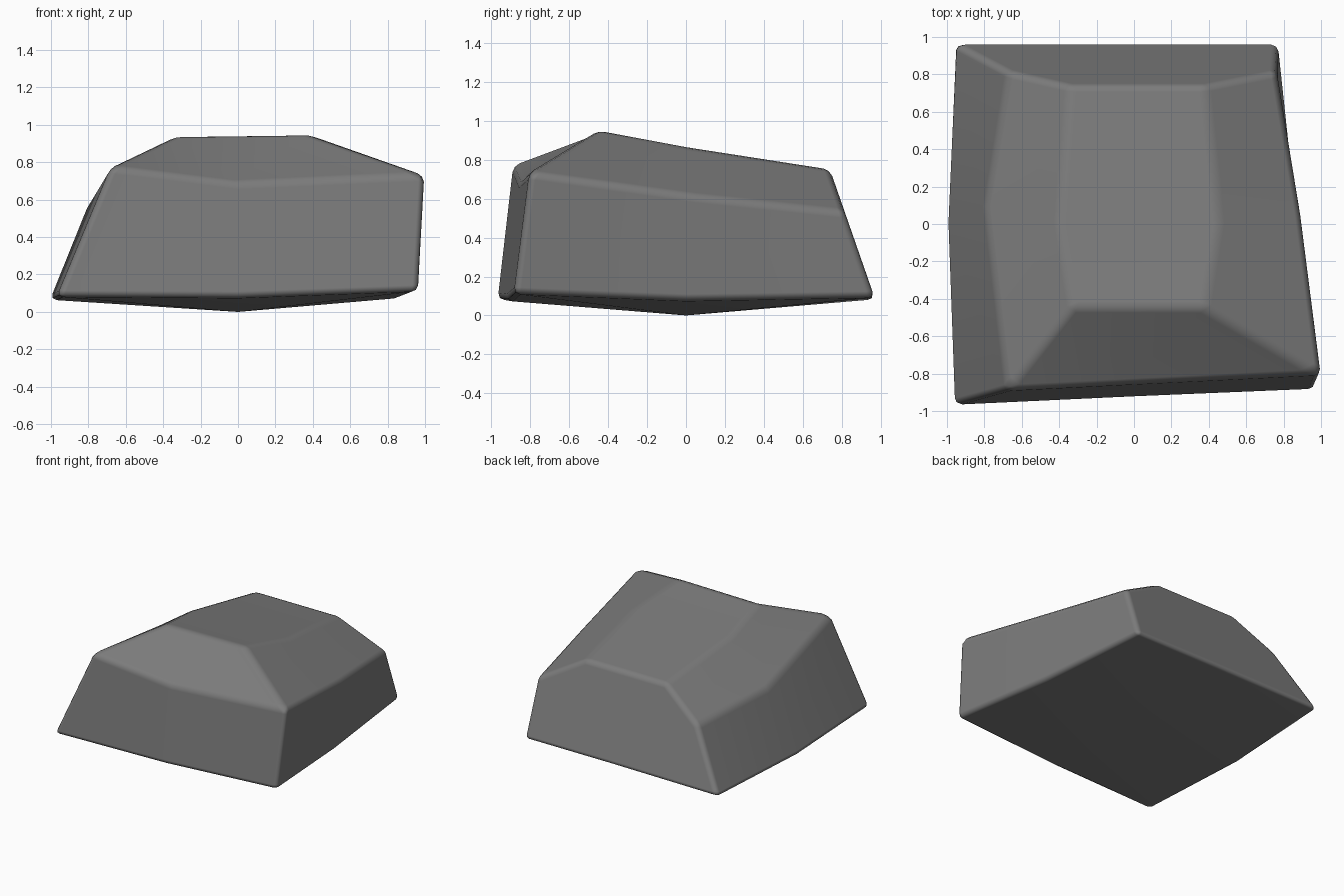
import bpy
import bmesh
from mathutils import Vector

# Remove the default cube
default_cube = bpy.data.objects.get("Cube")
if default_cube:
    bpy.data.objects.remove(default_cube, do_unlink=True)


def make_material(name, colour):
    material = bpy.data.materials.new(name)
    material.use_nodes = True
    material.diffuse_color = colour
    shader = material.node_tree.nodes["Principled BSDF"]
    shader.inputs["Base Color"].default_value = colour
    shader.inputs["Roughness"].default_value = 0.9
    return material


# Rings run counter-clockwise from the front -x corner: corner, middle, corner...
foot_ring = [(-.97, -.97, .08), (0, -.925, .075), (.965, -.885, .11), (.87, 0, .075),
             (.77, .97, .09), (0, .97, .09), (-.965, .97, .08), (-1.005, 0, .065)]
shoulder_ring = [(-.68, -.89, .775), (0, -.855, .69), (1.0, -.805, .735), (.89, .05, .615),
                 (.76, .815, .535), (.38, .74, .75), (-.34, .74, .75), (-.67, .815, .53)]
left_shoulder = (-.795, .1, .585)
crown_ring = [(-.33, -.45, .94), (.38, -.45, .95), (.455, 0, .865), (-.40, 0, .865)]


def build_rock():
    bm = bmesh.new()

    def add(points):
        return [bm.verts.new(Vector(p)) for p in points]

    foot, shoulder, crown = add(foot_ring), add(shoulder_ring), add(crown_ring)
    keel, = add([(0, 0, 0)])
    left_mid, = add([left_shoulder])
    f_left, f_mid, f_right, r_mid, b_right, top_right, top_left, b_left = shoulder

    # Underside: four quads that meet at the lowest point
    for i in range(0, 8, 2):
        bm.faces.new((keel, foot[(i + 1) % 8], foot[i], foot[i - 1]))

    # Side walls, with one flat wall at the back
    wall_top = [f_left, f_mid, f_right, r_mid, b_right]
    for i in range(4):
        bm.faces.new((foot[i], foot[i + 1], wall_top[i + 1], wall_top[i]))
    bm.faces.new((foot[4], foot[5], foot[6], b_left, top_left, top_right, b_right))
    bm.faces.new((foot[6], foot[7], left_mid, b_left))
    bm.faces.new((foot[7], foot[0], f_left, left_mid))

    # Sloping shoulders and crown
    c_left, c_right, m_right, m_left = crown
    for face in [(f_left, f_mid, c_left), (f_mid, c_right, c_left),
                 (f_mid, f_right, c_right),
                 (f_right, r_mid, m_right, c_right),
                 (r_mid, b_right, top_right, m_right),
                 (b_left, left_mid, m_left, top_left),
                 (left_mid, f_left, c_left, m_left),
                 (c_left, c_right, m_right, m_left),
                 (m_left, m_right, top_right, top_left)]:
        bm.faces.new(face)

    bmesh.ops.recalc_face_normals(bm, faces=bm.faces)
    for face in bm.faces:
        face.smooth = True
    mesh = bpy.data.meshes.new("rock")
    bm.to_mesh(mesh)
    bm.free()
    return mesh


rock = bpy.data.objects.new("rock", build_rock())
bpy.context.collection.objects.link(rock)
rock.data.materials.append(make_material("stone grey", (.2, .2, .2, 1)))

# Worn, rounded edges
bevel = rock.modifiers.new("worn edges", "BEVEL")
bevel.width = .035
bevel.segments = 2
bevel.limit_method = "ANGLE"
bevel.angle_limit = .35
bevel.harden_normals = True
